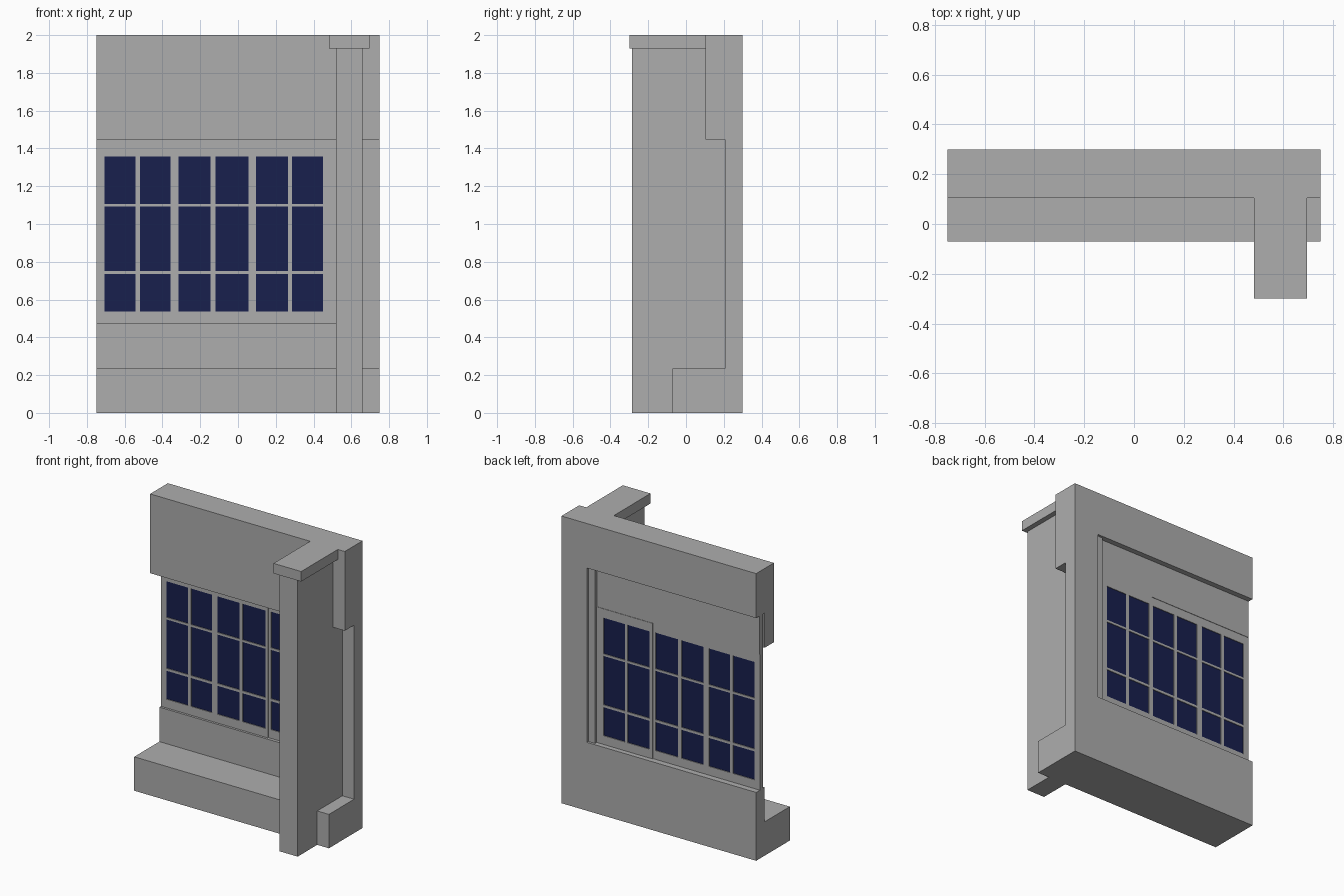
import bpy
import bmesh
from mathutils import Matrix

if "Cube" in bpy.data.objects:
    bpy.data.objects.remove(bpy.data.objects["Cube"])


def material(name, colour):
    m = bpy.data.materials.new(name)
    m.diffuse_color = (*colour, 1)
    m.use_nodes = True
    m.node_tree.nodes["Principled BSDF"].inputs["Base Color"].default_value = m.diffuse_color
    return m


stone = material("grey_stone", (0.42, 0.42, 0.42))
glass = material("window_glass", (0.009, 0.014, 0.075))


def boxes(name, items, mat=stone):
    """One object from boxes given as (x0, x1, y0, y1, z0, z1)."""
    bm = bmesh.new()
    for x0, x1, y0, y1, z0, z1 in items:
        m = Matrix.Translation(((x0 + x1) / 2, (y0 + y1) / 2, (z0 + z1) / 2))
        m = m @ Matrix.Diagonal((x1 - x0, y1 - y0, z1 - z0, 1))
        bmesh.ops.create_cube(bm, size=1, matrix=m)
    me = bpy.data.meshes.new(name)
    bm.to_mesh(me)
    bm.free()
    me.materials.append(mat)
    ob = bpy.data.objects.new(name, me)
    bpy.context.collection.objects.link(ob)
    return ob


L, R = -0.75, 0.75
FRONT, BACK = 0.206, 0.299
OPEN_X, SILL, LINTEL = 0.555, 0.476, 1.69
SASH_TOP = 1.42

# Masonry: plinth, wall around the opening, overhanging beam
boxes("plinth", [(L, R, -0.071, BACK, 0, 0.236)])
boxes("lower_wall", [(L, R, FRONT, BACK, 0.236, SILL)])
boxes("side_wall", [(OPEN_X, R, FRONT, BACK, SILL, LINTEL)])
boxes("lintel", [(L, R, FRONT, BACK, LINTEL, 2)])
boxes("beam", [(L, R, 0.104, FRONT, 1.448, 2)])

# Pillar and its cap
boxes("pillar", [(0.52, 0.66, -0.286, FRONT, 0, 1.93)])
boxes("pillar_cap", [(0.483, 0.696, -0.299, 0.104, 1.93, 2)])

# Fixed window surround
boxes("window_head", [(L, 0.503, 0.222, 0.261, SASH_TOP, LINTEL)])
boxes("window_post", [(0.503, OPEN_X, 0.224, 0.282, SILL, LINTEL)])

# Sashes: outer x range, pane x ranges, depth offset
sashes = [
    (L, -0.335, (-0.708, -0.542), (-0.518, -0.357), 0),
    (-0.335, 0.075, (-0.315, -0.145), (-0.12, 0.055), 0),
    (0.075, 0.503, (0.095, 0.265), (0.287, 0.45), 0.006),
]
rows = [(0.537, 0.735), (0.752, 1.092), (1.107, 1.358)]

for i, (a, b, p, q, dy) in enumerate(sashes, 1):
    f0, f1 = 0.222 + dy, 0.258 + dy
    stiles = [(a, p[0]), (p[1], q[0]), (q[1], b)]
    rails = [(SILL, rows[0][0]), (rows[0][1], rows[1][0]),
             (rows[1][1], rows[2][0]), (rows[2][1], SASH_TOP)]
    bars = [(s, t, f0, f1, SILL, SASH_TOP) for s, t in stiles]
    bars += [(c[0], c[1], f0, f1, s, t) for c in (p, q) for s, t in rails]
    boxes(f"sash_frame_{i}", bars)
    boxes(f"sash_panes_{i}",
          [(c[0], c[1], f0 + 0.005, f1 - 0.005, s, t)
           for c in (p, q) for s, t in rows], glass)
